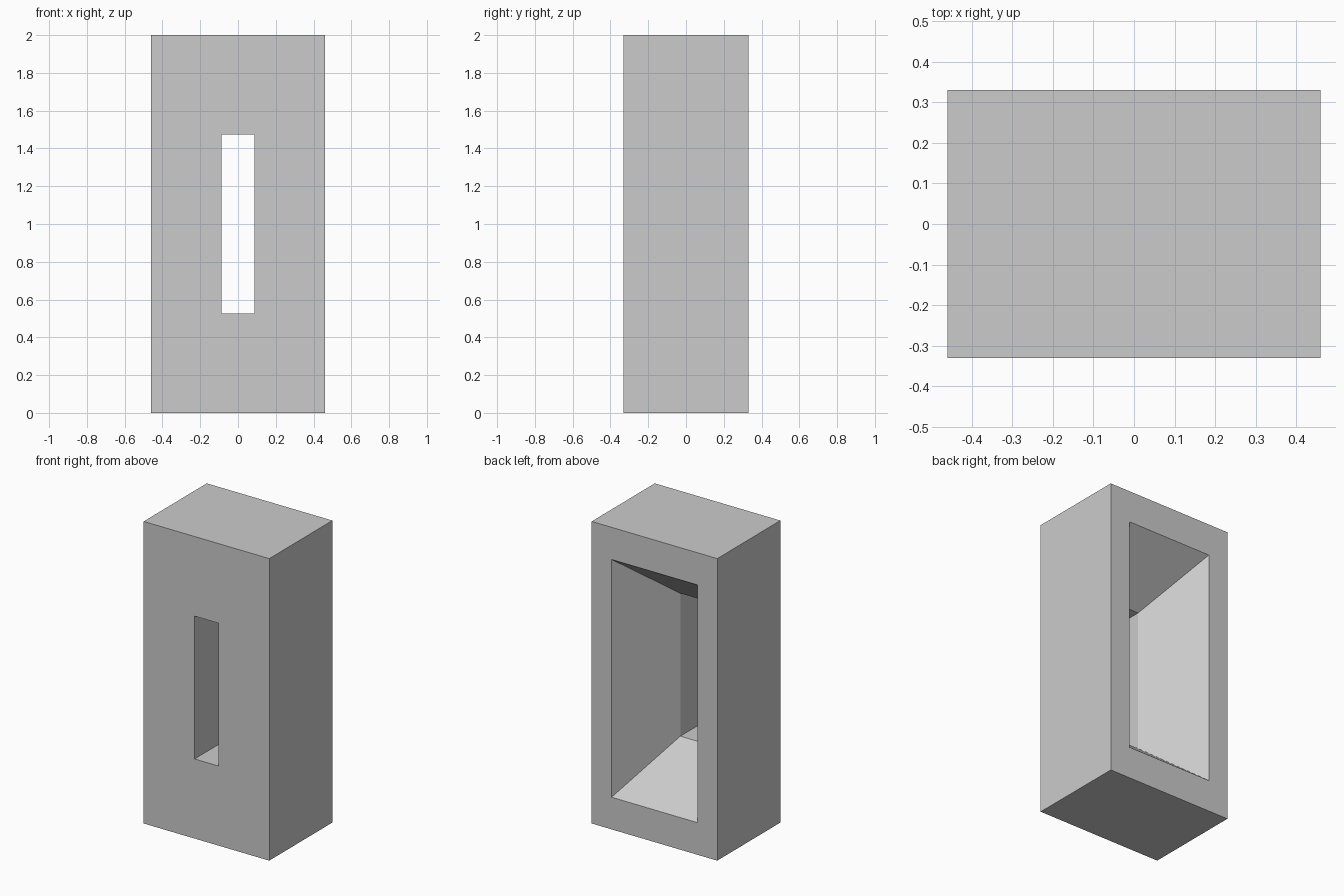
import bpy, bmesh

old = bpy.data.objects.get("Cube")
if old:
    bpy.data.objects.remove(old, do_unlink=True)

# Single stone colour
GREY = (0.6, 0.6, 0.6, 1.0)
stone = bpy.data.materials.new("stone_grey")
stone.use_nodes = True
stone.diffuse_color = GREY
stone.node_tree.nodes["Principled BSDF"].inputs["Base Color"].default_value = GREY

MID = 1.0  # height of the opening's centre


def ring(bm, half_width, y, half_height):
    """Upright rectangle of vertices at depth y."""
    corners = ((-1, -1), (1, -1), (1, 1), (-1, 1))
    return [bm.verts.new((sx * half_width, y, MID + sz * half_height))
            for sx, sz in corners]


# Rectangles in order: outer front, outer back, splay mouth, throat, front slit
bm = bmesh.new()
rings = [
    ring(bm, 0.46, -0.33, 1.0),
    ring(bm, 0.46, 0.33, 1.0),
    ring(bm, 0.314, 0.33, 0.787),
    ring(bm, 0.087, -0.065, 0.473),
    ring(bm, 0.087, -0.33, 0.473),
]

# Skin each rectangle to the next, closing the loop back to the front
for a, b in zip(rings, rings[1:] + rings[:1]):
    for i in range(4):
        j = (i + 1) % 4
        bm.faces.new((a[i], a[j], b[j], b[i]))
bmesh.ops.recalc_face_normals(bm, faces=bm.faces)

mesh = bpy.data.meshes.new("wall_block_with_splayed_slit")
bm.to_mesh(mesh)
bm.free()
mesh.materials.append(stone)
block = bpy.data.objects.new("wall_block_with_splayed_slit", mesh)
bpy.context.collection.objects.link(block)
